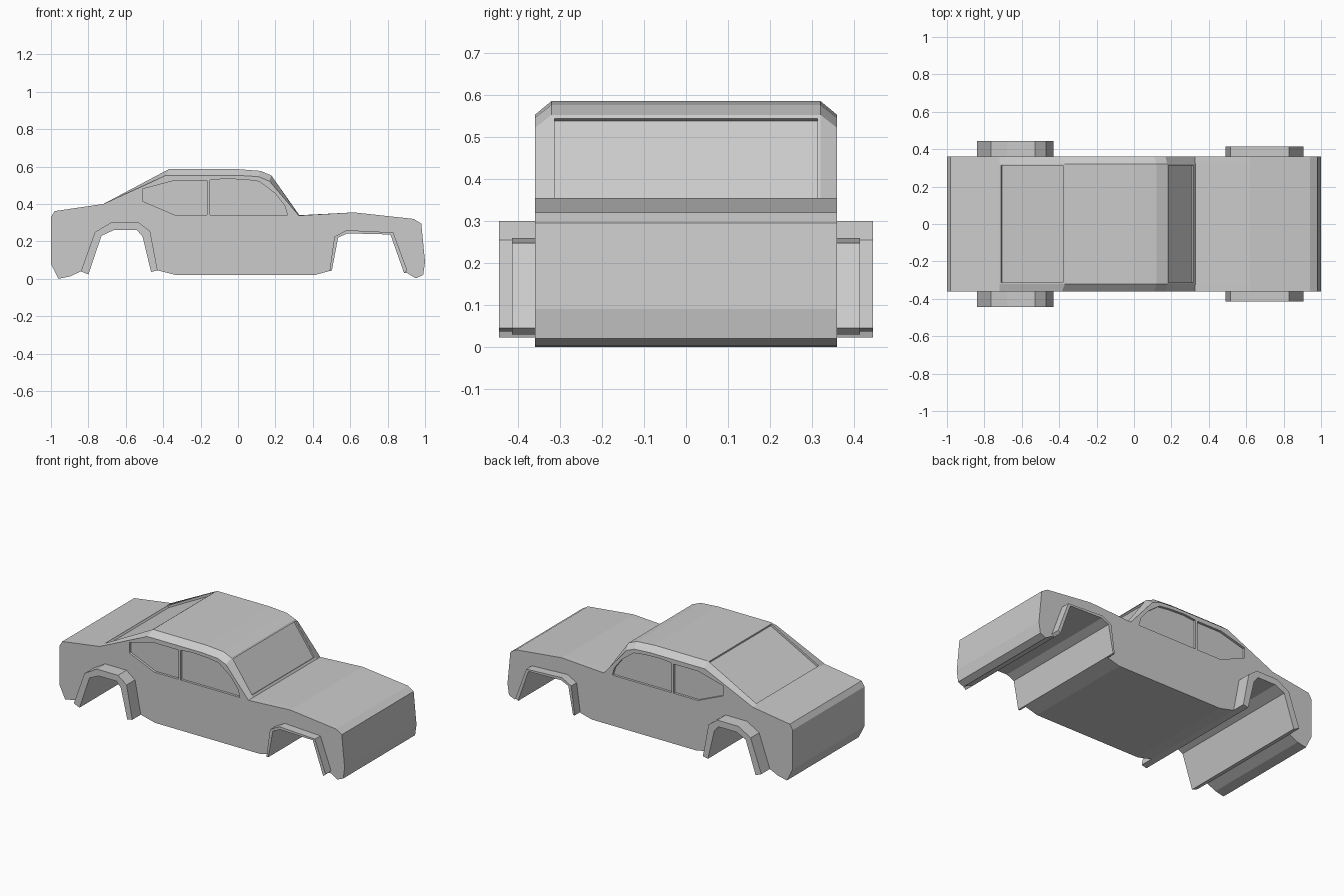
import bpy, bmesh

if "Cube" in bpy.data.objects:
    bpy.data.objects.remove(bpy.data.objects["Cube"])


def finish(name, bm):
    bmesh.ops.recalc_face_normals(bm, faces=bm.faces)
    me = bpy.data.meshes.new(name)
    bm.to_mesh(me)
    bm.free()
    ob = bpy.data.objects.new(name, me)
    bpy.context.collection.objects.link(ob)
    return ob


def loft(name, sections):
    """Skin a list of (y, [(x, z), ...]) sections and cap both ends."""
    bm = bmesh.new()
    rings = [[bm.verts.new((x, y, z)) for x, z in pts] for y, pts in sections]
    n = len(rings[0])
    for a, b in zip(rings, rings[1:]):
        for i in range(n):
            j = (i + 1) % n
            bm.faces.new((a[i], a[j], b[j], b[i]))
    bm.faces.new(rings[0])
    bm.faces.new(rings[-1])
    return finish(name, bm)


def prism(name, pts, y0, y1):
    return loft(name, [(y0, pts), (y1, pts)])


def cut(target, cutter):
    mod = target.modifiers.new("cut", 'BOOLEAN')
    mod.operation, mod.solver, mod.object = 'DIFFERENCE', 'EXACT', cutter
    bpy.context.view_layer.objects.active = target
    bpy.ops.object.modifier_apply(modifier=mod.name)
    bpy.data.objects.remove(cutter)


# Wheel arch outlines, rear to front
rear_out = [(-.84, .04), (-.765, .25), (-.68, .30), (-.53, .30), (-.47, .255), (-.43, .045)]
rear_in = [(-.80, .023), (-.73, .23), (-.665, .26), (-.54, .26), (-.51, .225), (-.465, .037)]
front_out = [(.49, .045), (.515, .225), (.58, .26), (.83, .248), (.905, .045)]
front_in = [(.502, .045), (.535, .22), (.585, .243), (.815, .237), (.888, .03)]

# Body: lower outline, roof line at the centre, and roof line at the sides
lower = ([(-.72, .40), (-.98, .362), (-1, .33), (-1, .08), (-.96, .0), (-.90, .012), (-.84, .04)]
         + rear_in + [(-.43, .045), (-.33, .02), (.41, .02)] + front_in
         + [(.905, .03), (.95, .003), (.99, .02), (1, .09), (.98, .295), (.94, .32), (.62, .355)])
roof_mid = [(.328, .34), (.178, .553), (.12, .577), (0, .586), (-.37, .586)]
roof_side = [(.325, .338), (.168, .522), (.11, .546), (0, .553), (-.385, .553)]
mid, side = lower + roof_mid, lower + roof_side
body = loft("car_body", [(-.36, side), (-.32, mid), (.32, mid), (.36, side)])

# Recessed side windows
rear_window = [(-.51, .415), (-.335, .34), (-.165, .34), (-.165, .525), (-.34, .525), (-.51, .48)]
front_window = [(-.15, .34), (.265, .34), (.25, .39), (.20, .455), (.115, .52),
                (.04, .53), (-.07, .535), (-.15, .527)]
for s in (-1, 1):
    for pts in (rear_window, front_window):
        cut(body, prism("window_cutter", pts, s * .345, s * .42))

# Recessed windscreen and rear window
cut(body, prism("windscreen_cutter", [(.174, .538), (.309, .347), (.40, .40), (.26, .59)], -.313, .313))
cut(body, prism("rear_glass_cutter", [(-.705, .393), (-.375, .567), (-.41, .66), (-.76, .48)], -.313, .313))

# Wheel arch flares
for s, label in ((-1, "right"), (1, "left")):
    prism("rear_flare_" + label, rear_out + rear_in[::-1], s * .355, s * .445)
    prism("front_flare_" + label, front_out + front_in[::-1], s * .355, s * .415)
